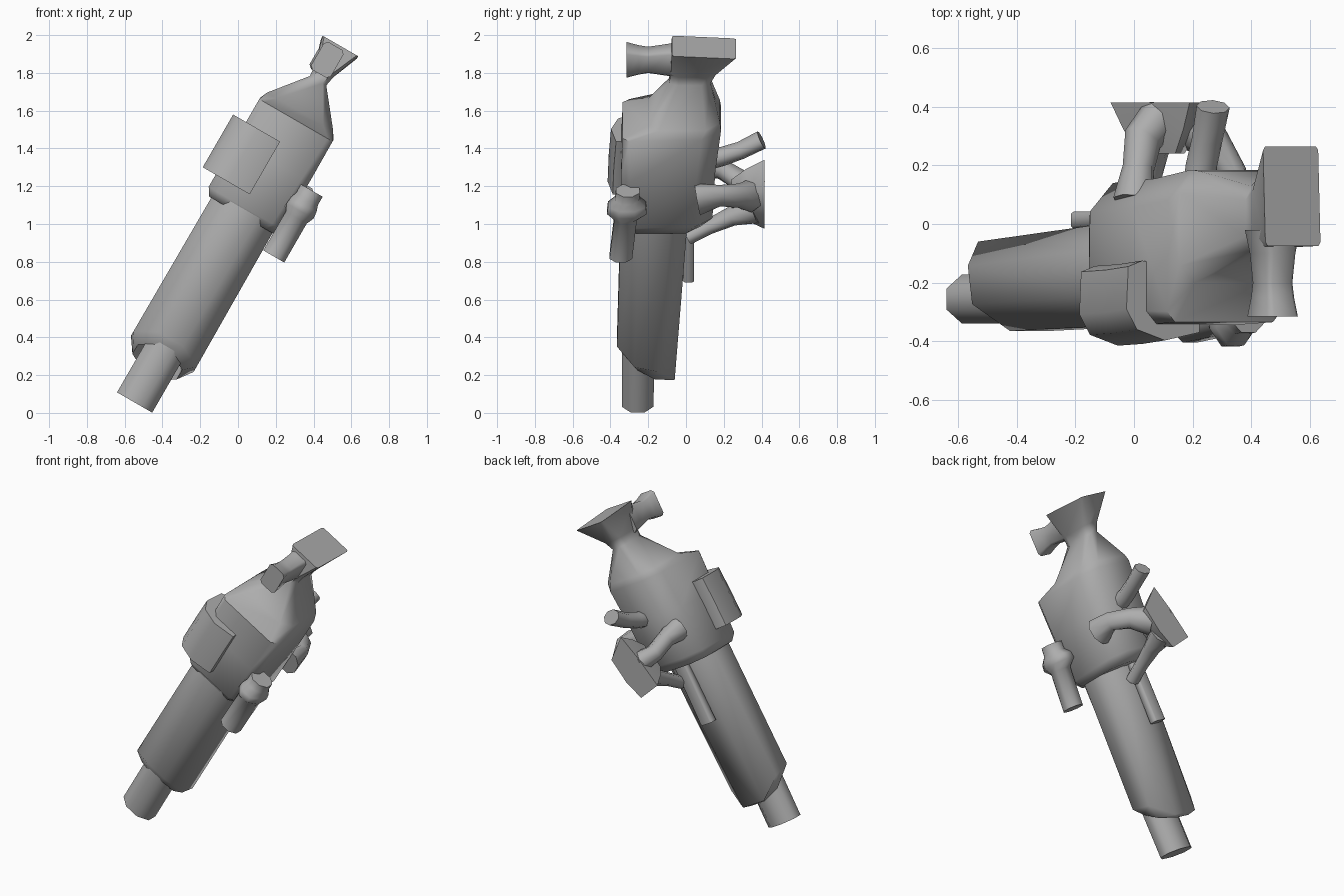
import bpy, bmesh, math
from mathutils import Vector

U = Vector((0.5, 0, 0.866))      # long axis of the device
V = Vector((0.866, 0, -0.5))     # across the device
Y = Vector((0, 1, 0))

grey = bpy.data.materials.new("mid grey")
grey.diffuse_color = (0.42, 0.42, 0.42, 1)


def P(s, t, y):
    return U * s + V * t + Y * y


def loft(name, rings, angle=62):
    """Skin a list of equal-length point rings and cap both ends."""
    bm = bmesh.new()
    vs = [[bm.verts.new(p) for p in r] for r in rings]
    n = len(vs[0])
    for a, b in zip(vs, vs[1:]):
        for i in range(n):
            j = (i + 1) % n
            bm.faces.new((a[i], a[j], b[j], b[i]))
    bm.faces.new(vs[0][::-1])
    bm.faces.new(vs[-1])
    bmesh.ops.recalc_face_normals(bm, faces=bm.faces)
    me = bpy.data.meshes.new(name)
    bm.to_mesh(me)
    bm.free()
    ob = bpy.data.objects.new(name, me)
    bpy.context.collection.objects.link(ob)
    me.materials.append(grey)
    bpy.ops.object.select_all(action='DESELECT')
    ob.select_set(True)
    bpy.context.view_layer.objects.active = ob
    bpy.ops.object.shade_smooth_by_angle(angle=math.radians(angle))
    return ob


def octa(s, t0, t1, y0, y1, c=0.25, slope=0.0, cf=None, low=-9):
    """Chamfered rectangle across the axis. c / cf: back / front chamfer,
    slope: tilt along y, low: lowest s allowed on the two sides."""
    cf = c if cf is None else cf
    w, d, ym = t1 - t0, y1 - y0, (y0 + y1) / 2
    pts = [(t0 + w * cf, y0), (t1 - w * cf, y0), (t1, y0 + d * cf), (t1, y1 - d * c),
           (t1 - w * c, y1), (t0 + w * c, y1), (t0, y1 - d * c), (t0, y0 + d * cf)]
    return [P(max(s + slope * (y - ym), low if t in (t0, t1) else -9), t, y)
            for t, y in pts]


def tube(name, path, n=8):
    """Tube through (x, y, z, radius along U, radius across) stations."""
    pts = [Vector(p[:3]) for p in path]
    rings = []
    for i, p in enumerate(path):
        d = (pts[min(i + 1, len(pts) - 1)] - pts[max(i - 1, 0)]).normalized()
        a = (U - d * U.dot(d)).normalized()
        b = d.cross(a)
        rings.append([pts[i] + a * p[3] * math.cos(k) + b * p[4] * math.sin(k)
                      for k in (math.tau * (j + 0.5) / n for j in range(n))])
    return loft(name, rings)


# Main housing with a flat front shoulder, tapering to a neck and flaring head
loft("housing_and_head", [
    octa(0.915, -0.705, -0.315, -0.315, 0.08, 0.2, 0, 0.12),
    octa(0.965, -0.733, -0.29, -0.345, 0.14, 0.2, 0.03, 0.12),
    octa(1.25, -0.733, -0.283, -0.345, 0.155, 0.2, 0.03, 0.10),
    octa(1.50, -0.733, -0.285, -0.335, 0.185, 0.2, 0.02, 0.07),
    octa(1.545, -0.715, -0.31, -0.20, 0.18, 0.2, 0.0, 0.15),
    octa(1.735, -0.562, -0.462, -0.09, 0.13, 0.22, 0.0),
    octa(1.79, -0.567, -0.452, -0.082, 0.155, 0.18, 0.0),
    octa(1.945, -0.61, -0.393, -0.075, 0.265, 0.04, -0.05),
])

# Side nozzle on the head
loft("side_nozzle", [
    [P(1.855 + a * hs, -0.525 + b * ht, y)
     for a, b in ((-1, -.7), (-.8, -1), (.8, -1), (1, -.7),
                  (1, .7), (.8, 1), (-.8, 1), (-1, .7))]
    for y, hs, ht in ((-0.02, .085, .07), (-0.10, .075, .055), (-0.20, .06, .05),
                      (-0.25, .068, .053), (-0.315, .085, .06))])

# Long barrel with a slanted, recessed mouth
loft("barrel", [
    octa(0.16, -0.61, -0.40, -0.30, -0.13, 0.29, -0.4),
    octa(0.02, -0.64, -0.37, -0.325, -0.10, 0.29, -0.62),
    octa(0.06, -0.695, -0.312, -0.365, -0.06, 0.27, -0.65, 0.30, 0.07),
    octa(0.95, -0.692, -0.318, -0.345, 0.01, 0.27, 0, 0.28),
])

# Thin tip tube
loft("tip_tube", [octa(-0.226, -0.609, -0.394, -0.34, -0.172, 0.29),
                  octa(0.25, -0.609, -0.394, -0.34, -0.165, 0.29)])

# Raised block wrapping the front left corner
block = [(-0.805, -0.145), (-0.75, -0.125), (-0.655, -0.14), (-0.525, -0.33),
         (-0.525, -0.37), (-0.66, -0.397), (-0.77, -0.36), (-0.812, -0.29)]
loft("corner_block", [[P(s, t, y - k) for t, y in block]
                      for s, k in ((1.033, 0.018), (1.20, 0.012), (1.355, 0.0))])

# Small canister with a collar
loft("canister", [octa(s, -0.25 - r, -0.25 + r, y - w, y + w, 0.29)
                  for s, r, y, w in ((0.812, .064, -.345, .06), (1.05, .064, -.32, .06),
                                     (1.09, .082, -.313, .105), (1.13, .078, -.313, .10),
                                     (1.165, .066, -.312, .064), (1.215, .066, -.308, .062))])
loft("canister_bracket", [octa(1.07, -0.38, -0.25, -0.34, -0.26),
                          octa(1.14, -0.38, -0.25, -0.34, -0.26)])

# Rear bar along the barrel
loft("rear_bar", [octa(0.53, -0.555, -0.465, -0.015, 0.042, 0.12),
                  octa(0.95, -0.555, -0.465, 0.0, 0.045, 0.12)])

# Rear flare: uneven plate narrowing to a stem, outline in x and z
flare = [(-0.08, 1.09), (0.04, 0.975), (0.15, 1.05), (0.26, 1.17), (0.19, 1.34), (0.06, 1.23)]
loft("rear_flare", [[Vector((0.10 + (x - 0.10) * k, y, 1.15 + (z - 1.15) * k)) for x, z in flare]
                    for y, k in ((0.24, 0.45), (0.32, 0.75), (0.415, 1.0))])

# Bent rear pipes from the housing to the flare, and one free pipe
tube("rear_upper_pipe", [(0.22, 0.08, 1.33, .055, .06), (0.23, 0.20, 1.36, .05, .055),
                         (0.25, 0.29, 1.39, .046, .055), (0.27, 0.40, 1.445, .048, .06)])
tube("rear_left_pipe", [(0.0, 0.08, 1.32, .08, .07), (0.015, 0.19, 1.29, .055, .055),
                        (0.03, 0.29, 1.23, .055, .07), (0.09, 0.37, 1.18, .07, .07)])
tube("rear_right_pipe", [(0.33, 0.06, 1.13, .09, .07), (0.335, 0.18, 1.15, .06, .045),
                         (0.27, 0.28, 1.15, .065, .06), (0.16, 0.34, 1.15, .09, .08)])
tube("rear_lower_link", [(0.02, 0.01, 0.93, .04, .045), (0.04, 0.12, 0.985, .04, .045),
                         (0.06, 0.24, 1.04, .05, .06), (0.08, 0.36, 1.08, .08, .08)])
